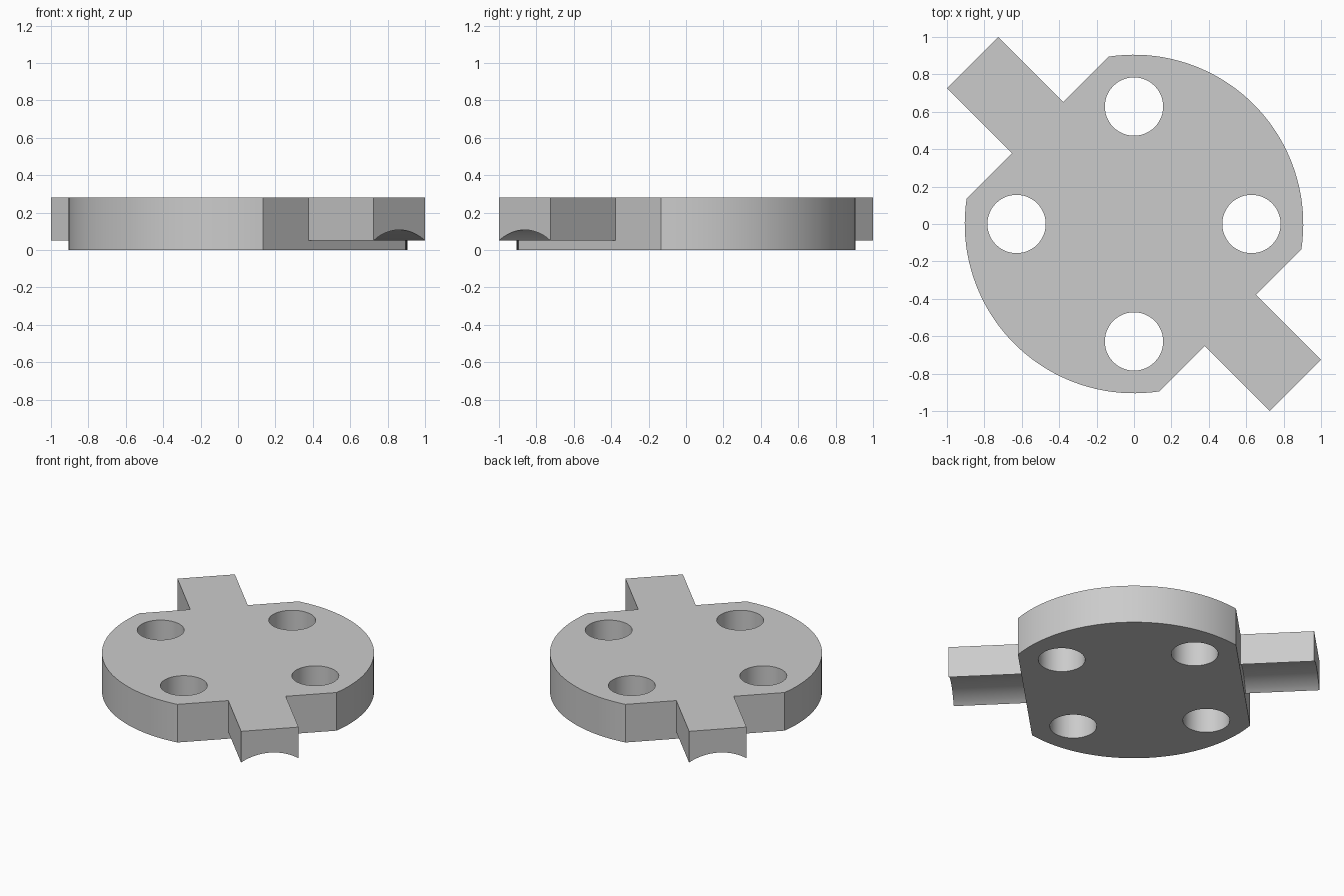
import bpy, bmesh
from math import acos, asin, cos, sin, pi, radians
from mathutils import Matrix, Vector

RADIUS, FLAT, HEIGHT = 0.905, 0.728, 0.28
ARM_REACH, ARM_HALF, ARM_BOTTOM = 1.22, 0.194, 0.05
GROOVE_RADIUS, GROOVE_TOP = 0.36, 0.108
HOLE_RADIUS, HOLE_OFFSET = 0.156, 0.628

cube = bpy.data.objects.get("Cube")
if cube:
    bpy.data.objects.remove(cube, do_unlink=True)

grey = bpy.data.materials.new("plain grey")
grey.use_nodes = True
grey.diffuse_color = (0.6, 0.6, 0.6, 1)
grey.node_tree.nodes["Principled BSDF"].inputs["Base Color"].default_value = (0.6, 0.6, 0.6, 1)


def extrude(name, points, direction, turn=0.0):
    """Solid made by sweeping a closed profile along a direction."""
    bm = bmesh.new()
    face = bm.faces.new([bm.verts.new(p) for p in points])
    swept = bmesh.ops.extrude_face_region(bm, geom=[face])["geom"]
    moved = [v for v in swept if isinstance(v, bmesh.types.BMVert)]
    bmesh.ops.translate(bm, verts=moved, vec=Vector(direction))
    bmesh.ops.recalc_face_normals(bm, faces=bm.faces)
    bm.transform(Matrix.Rotation(turn, 4, "Z"))
    mesh = bpy.data.meshes.new(name)
    bm.to_mesh(mesh)
    bm.free()
    mesh.materials.append(grey)
    obj = bpy.data.objects.new(name, mesh)
    bpy.context.collection.objects.link(obj)
    return obj


def arc(radius, start, end, steps):
    for i in range(steps + 1):
        a = start + (end - start) * i / steps
        yield radius * cos(a), radius * sin(a)


def combine(target, tool, operation):
    mod = target.modifiers.new(operation.title(), "BOOLEAN")
    mod.object, mod.operation, mod.solver = tool, operation, "EXACT"
    bpy.context.view_layer.objects.active = target
    bpy.ops.object.modifier_apply(modifier=mod.name)
    bpy.data.objects.remove(tool, do_unlink=True)


# Round plate with two parallel flats
corner = acos(FLAT / RADIUS)
half = list(arc(RADIUS, corner, pi - corner, 40))
outline = half + [(-x, -y) for x, y in half]
plate = extrude("flange_plate", [(x, y, 0) for x, y in outline], (0, 0, HEIGHT), -pi / 4)

# Cross arm with an arched underside
spread = asin(ARM_HALF / GROOVE_RADIUS)
arch = [(y, z + GROOVE_TOP - GROOVE_RADIUS)
        for y, z in arc(GROOVE_RADIUS, pi / 2 + spread, pi / 2 - spread, 20)]
arch[0], arch[-1] = (-ARM_HALF, ARM_BOTTOM), (ARM_HALF, ARM_BOTTOM)
section = arch + [(ARM_HALF, HEIGHT), (-ARM_HALF, HEIGHT)]
arm = extrude("cross_arm", [(-ARM_REACH, y, z) for y, z in section],
              (2 * ARM_REACH, 0, 0), -pi / 4)
combine(plate, arm, "UNION")

# Four through holes
for k in range(4):
    cx, cy = HOLE_OFFSET * cos(k * pi / 2), HOLE_OFFSET * sin(k * pi / 2)
    ring = list(arc(HOLE_RADIUS, 0, 2 * pi, 48))[:-1]
    hole = extrude("hole_cutter", [(cx + x, cy + y, -0.1) for x, y in ring],
                   (0, 0, HEIGHT + 0.2))
    combine(plate, hole, "DIFFERENCE")

# Merge coplanar faces, then smooth the curved walls
bm = bmesh.new()
bm.from_mesh(plate.data)
bmesh.ops.remove_doubles(bm, verts=bm.verts, dist=0.0001)
bmesh.ops.dissolve_limit(bm, angle_limit=radians(0.5), verts=bm.verts, edges=bm.edges)
bm.to_mesh(plate.data)
bm.free()
bpy.ops.object.select_all(action="DESELECT")
plate.select_set(True)
bpy.context.view_layer.objects.active = plate
bpy.ops.object.shade_smooth_by_angle(angle=radians(25))
